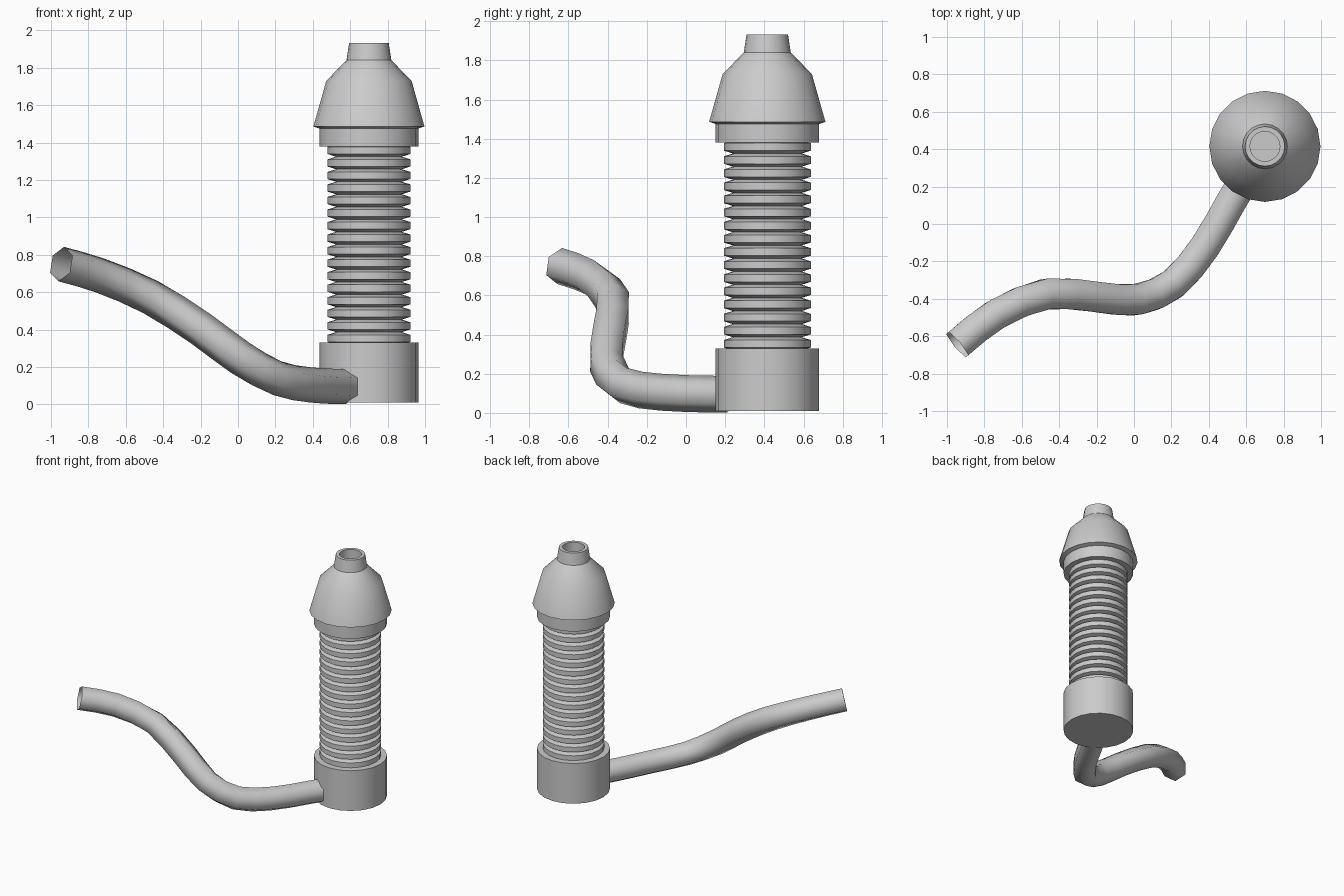
import bpy, math
from mathutils import Vector

if "Cube" in bpy.data.objects:
    bpy.data.objects.remove(bpy.data.objects["Cube"])

CX, CY, SIDES = 0.70, 0.415, 20


def make_object(name, verts, faces, angle):
    mesh = bpy.data.meshes.new(name)
    mesh.from_pydata(verts, [], faces)
    mesh.update()
    ob = bpy.data.objects.new(name, mesh)
    bpy.context.collection.objects.link(ob)
    bpy.ops.object.select_all(action='DESELECT')
    ob.select_set(True)
    bpy.context.view_layer.objects.active = ob
    bpy.ops.object.shade_smooth_by_angle(angle=math.radians(angle))
    return ob


def loft(rings, cap):
    n = len(rings[0])
    verts = [v for ring in rings for v in ring]
    faces = [(i * n + j, i * n + (j + 1) % n, (i + 1) * n + (j + 1) % n, (i + 1) * n + j)
             for i in range(len(rings) - 1) for j in range(n)]
    if cap:
        faces.append(tuple(reversed(range(n))))
        faces.append(tuple(range(len(verts) - n, len(verts))))
    return verts, faces


def turned(name, profile):
    """Closed solid turned about the tower axis from (radius, z) points."""
    angles = [2 * math.pi * k / SIDES for k in range(SIDES)]
    rings = [[(CX + r * math.cos(a), CY + r * math.sin(a), z) for a in angles]
             for r, z in profile]
    return make_object(name, *loft(rings, True), 32)


# Base drum
turned("base", [(0.264, 0.01), (0.264, 0.33)])

# Ribbed column
pitch, ribs = 0.067, []
for k in range(16):
    z = 0.353 + k * pitch
    ribs += [(0.176, z - pitch / 2), (0.222, z - 0.019),
             (0.222, z + 0.019), (0.176, z + pitch / 2)][(0 if k == 0 else 1):]
turned("ribbed_column", ribs)

# Cap: collar, flared bell and hollow nozzle
turned("cap", [(0.264, 1.38), (0.264, 1.475), (0.297, 1.486), (0.228, 1.73),
               (0.12, 1.84), (0.106, 1.932), (0.08, 1.932), (0.08, 1.84)])

# Hose: hexagonal section swept along a smooth path, open ends
path = [Vector(p) for p in [
    (-0.945, -0.645, 0.75), (-0.74, -0.485, 0.69), (-0.47, -0.375, 0.575),
    (-0.2, -0.39, 0.405), (0.01, -0.405, 0.25), (0.21, -0.32, 0.14),
    (0.38, -0.12, 0.105), (0.52, 0.12, 0.096), (0.575, 0.21, 0.095)]]
ctrl = [2 * path[0] - path[1]] + path + [2 * path[-1] - path[-2]]
centres = []
for i in range(1, len(ctrl) - 2):
    a, b, c, d = ctrl[i - 1:i + 3]
    for t in (0, 0.5):
        centres.append(0.5 * (2 * b + (c - a) * t + (2 * a - 5 * b + 4 * c - d) * t * t
                              + (3 * b - a - 3 * c + d) * t ** 3))
centres.append(path[-1])
rings = []
for i, p in enumerate(centres):
    tangent = (centres[min(i + 1, len(centres) - 1)] - centres[max(i - 1, 0)]).normalized()
    side = tangent.cross(Vector((0, 0, 1))).normalized()
    up = side.cross(tangent)
    rings.append([p + 0.094 * (math.cos(k * math.pi / 3) * up + math.sin(k * math.pi / 3) * side)
                  for k in range(6)])
make_object("hose", *loft(rings, False), 80)
